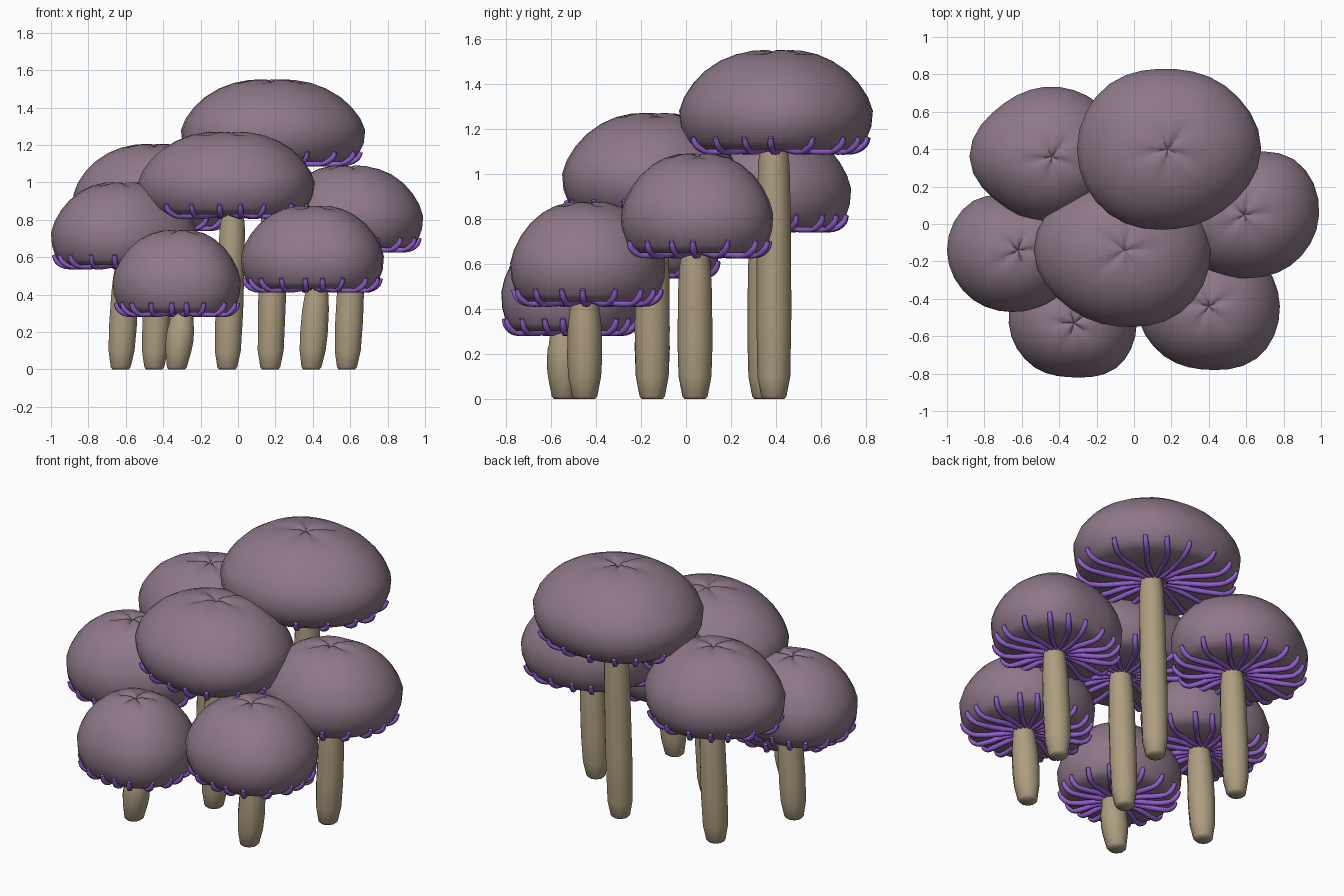
import bpy, bmesh, math
from mathutils import Vector

if "Cube" in bpy.data.objects:
    bpy.data.objects.remove(bpy.data.objects["Cube"])

TAU = math.tau


def material(name, rgb):
    m = bpy.data.materials.new(name)
    m.diffuse_color = (*rgb, 1)
    m.use_nodes = True
    m.node_tree.nodes["Principled BSDF"].inputs["Base Color"].default_value = m.diffuse_color
    return m


CAP = material("dusty mauve", (0.27, 0.19, 0.25))
STEM = material("tan", (0.42, 0.34, 0.215))
GILL = material("violet", (0.28, 0.11, 0.60))


def lobe(radii, a):
    """Smooth periodic radius from eight evenly spaced samples."""
    n = len(radii)
    u = (a % TAU) / TAU * n
    i, t = int(u) % n, u % 1
    p0, p1, p2, p3 = (radii[(i + k) % n] for k in (-1, 0, 1, 2))
    return p1 + 0.5 * t * (p2 - p0 + t * (2*p0 - 5*p1 + 4*p2 - p3
                                          + t * (3*(p1 - p2) + p3 - p0)))


def loft(name, rings, mat, start=None, end=None, angle=60):
    """Skin a stack of rings, closing each end at a tip point or a flat face."""
    bm = bmesh.new()
    loops = [[bm.verts.new(p) for p in ring] for ring in rings]
    n = len(loops[0])
    for lo, hi in zip(loops, loops[1:]):
        for i in range(n):
            j = (i + 1) % n
            bm.faces.new((lo[i], lo[j], hi[j], hi[i]))
    for ring, tip in ((loops[0], start), (loops[-1], end)):
        if tip is None:
            bm.faces.new(ring)
        else:
            v = bm.verts.new(tip)
            for i in range(n):
                bm.faces.new((ring[i], ring[(i + 1) % n], v))
    bmesh.ops.recalc_face_normals(bm, faces=bm.faces)
    mesh = bpy.data.meshes.new(name)
    bm.to_mesh(mesh)
    bm.free()
    mesh.materials.append(mat)
    mesh.shade_smooth()
    mesh.set_sharp_from_angle(angle=math.radians(angle))
    ob = bpy.data.objects.new(name, mesh)
    bpy.context.collection.objects.link(ob)
    return ob


# Cap section: (fraction of radius, height above the underside)
PROFILE = [(0.25, 0.02), (0.82, 0.008), (0.92, 0.04), (0.985, 0.11),
           (1.0, 0.18), (0.95, 0.24), (0.86, 0.30), (0.74, 0.355),
           (0.58, 0.402), (0.42, 0.432), (0.25, 0.448), (0.12, 0.450),
           (0.05, 0.444)]


def cap(name, x, y, z, radii):
    n = 30
    mean = sum(radii) / len(radii)
    rings = []
    for f, h in PROFILE:
        ring = []
        for i in range(n):
            a = TAU * i / n
            r = f * lobe(radii, a)
            # shallow puckers radiating from the crown
            pucker = 0
            if h > 0.35:
                pucker = 0.016 * math.exp(-((f - 0.16) / 0.2) ** 2)
                pucker *= abs(math.cos(2.5 * a + x * 5)) ** 6
            ring.append((x + r * math.cos(a), y + r * math.sin(a), z + h - pucker))
        rings.append(ring)
    loft(name, rings, CAP, (x, y, z + 0.02), (x, y, z + 0.428))


def stem(name, x, y, top):
    levels = [(0.0, 0.046), (0.012, 0.056), (0.10, 0.073), (0.3 * top + 0.06, 0.078),
              (0.75 * top, 0.075), (top - 0.06, 0.070), (top + 0.04, 0.058)]
    rings = []
    for z, r in levels:
        cx = x - 0.008 + 0.03 * z / top
        rings.append([(cx + r * math.cos(TAU * (i + 0.5) / 10),
                       y + r * math.sin(TAU * (i + 0.5) / 10), z) for i in range(10)])
    loft(name, rings, STEM)


def gills(name, x, y, z, radii, count=18):
    """Thin tubes running from the stem out to the rolled rim."""
    path = [(0.14, 0.012), (0.45, 0.004), (0.70, -0.002), (0.84, 0.006),
            (0.925, 0.032), (0.96, 0.062)]
    curve = bpy.data.curves.new(name, 'CURVE')
    curve.dimensions = '3D'
    curve.bevel_depth = 0.015
    curve.bevel_resolution = 1
    curve.resolution_u = 3
    curve.use_fill_caps = True
    for k in range(count):
        a = TAU * k / count
        sp = curve.splines.new('BEZIER')
        sp.bezier_points.add(len(path) - 1)
        for i, (bp, (f, h)) in enumerate(zip(sp.bezier_points, path)):
            # gentle sideways wave along each gill
            b = a + 0.05 * math.sin(f * 5 + k * 1.7)
            r = f * lobe(radii, b)
            bp.co = Vector((x + r * math.cos(b), y + r * math.sin(b), z + h))
            bp.handle_left_type = bp.handle_right_type = 'AUTO'
            bp.radius = 0.75 if i in (0, len(path) - 1) else 1.0
    curve.materials.append(GILL)
    ob = bpy.data.objects.new(name, curve)
    bpy.context.collection.objects.link(ob)


# Name: crown x, y, underside height, radii every 45 degrees from +x
MUSHROOMS = {
    "back_tall": (0.18, 0.40, 1.10, (.50, .46, .43, .47, .485, .47, .43, .445)),
    "back_left": (-0.44, 0.36, 0.755, (.40, .38, .375, .385, .44, .37, .35, .36)),
    "left": (-0.62, -0.14, 0.55, (.40, .37, .29, .36, .38, .36, .33, .33)),
    "centre": (-0.05, -0.14, 0.82, (.46, .42, .37, .43, .485, .43, .41, .45)),
    "front_left": (-0.32, -0.53, 0.295, (.335, .34, .33, .36, .35, .32, .29, .33)),
    "front_right": (0.40, -0.44, 0.425, (.38, .37, .35, .37, .385, .36, .34, .38)),
    "right": (0.59, 0.05, 0.64, (.40, .40, .33, .35, .38, .36, .34, .37)),
}

for label, (x, y, z, radii) in MUSHROOMS.items():
    cap(label + "_cap", x, y, z, radii)
    stem(label + "_stem", x, y - 0.01, z)
    gills(label + "_gills", x, y, z, radii)
